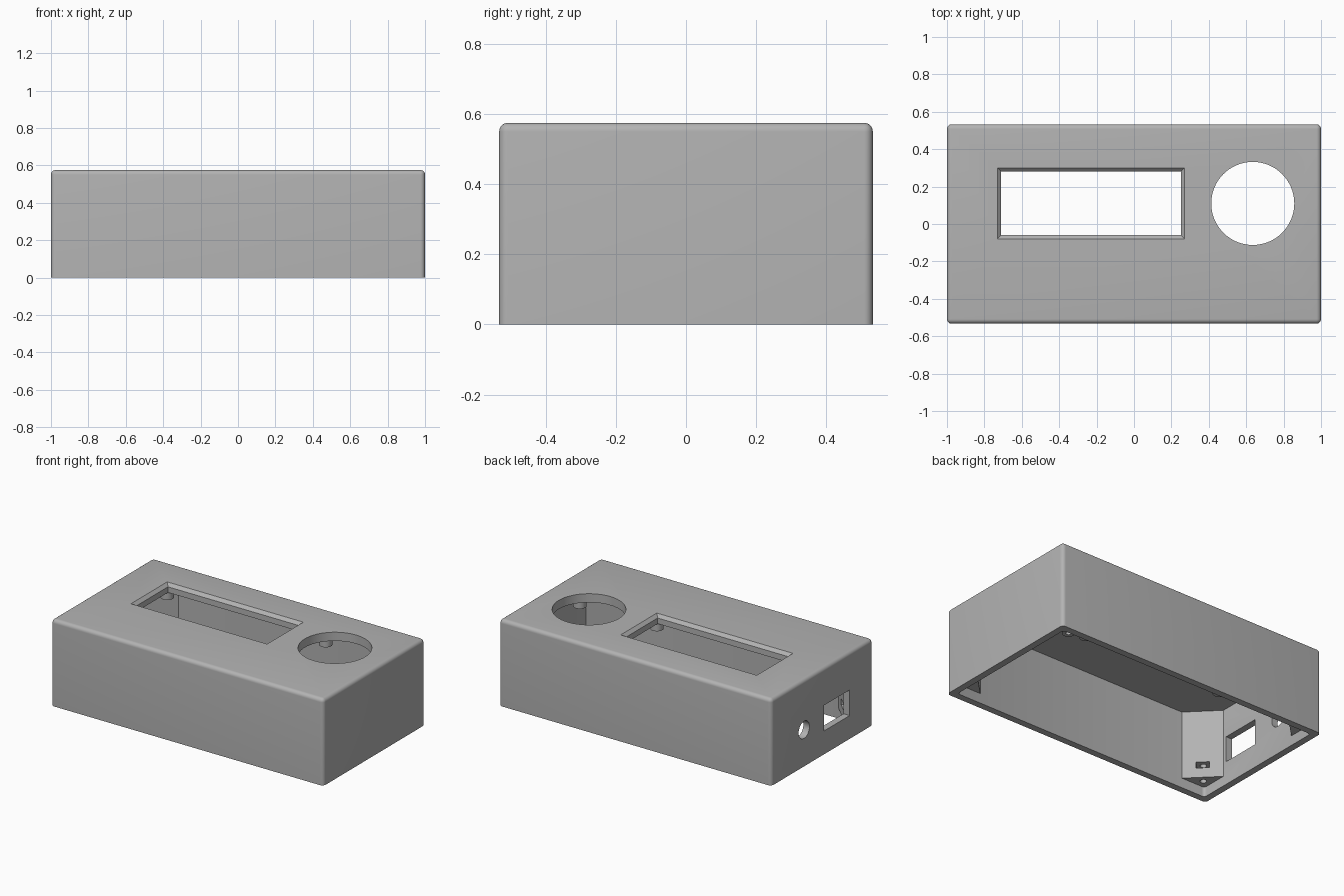
import bpy, bmesh, math
from mathutils import Matrix, Vector

old = bpy.data.objects.get("Cube")
if old:
    bpy.data.objects.remove(old, do_unlink=True)

grey = bpy.data.materials.new("plain grey")
grey.use_nodes = True
COLOUR = (0.45, 0.45, 0.45, 1)
grey.diffuse_color = COLOUR
grey.node_tree.nodes["Principled BSDF"].inputs["Base Color"].default_value = COLOUR

HALF_Y, HEIGHT = 0.533, 0.575
WALL, CEILING = 0.045, 0.517
IN_X, IN_Y = 1 - WALL, HALF_Y - WALL
POST_Z, LEG = 0.065, 0.175


def finish(bm, name):
    bmesh.ops.recalc_face_normals(bm, faces=bm.faces)
    mesh = bpy.data.meshes.new(name)
    bm.to_mesh(mesh)
    bm.free()
    mesh.materials.append(grey)
    ob = bpy.data.objects.new(name, mesh)
    bpy.context.collection.objects.link(ob)
    return ob


def box(name, low, high, turn=0, bevel=0, pick=None, segments=6):
    low, high = Vector(low), Vector(high)
    bm = bmesh.new()
    bmesh.ops.create_cube(bm, size=1)
    bmesh.ops.scale(bm, vec=high - low, verts=bm.verts)
    if bevel:
        edges = [e for e in bm.edges if pick(e)]
        bmesh.ops.bevel(bm, geom=edges, offset=bevel, segments=segments,
                        profile=0.5, affect='EDGES')
    bmesh.ops.rotate(bm, matrix=Matrix.Rotation(turn, 3, 'Z'), verts=bm.verts)
    bmesh.ops.translate(bm, vec=(low + high) / 2, verts=bm.verts)
    return finish(bm, name)


def cylinder(name, centre, radius, depth, sides=32, axis='Z'):
    bm = bmesh.new()
    bmesh.ops.create_cone(bm, cap_ends=True, segments=sides,
                          radius1=radius, radius2=radius, depth=depth)
    if axis == 'X':
        bmesh.ops.rotate(bm, matrix=Matrix.Rotation(math.pi / 2, 3, 'Y'), verts=bm.verts)
    bmesh.ops.translate(bm, vec=centre, verts=bm.verts)
    return finish(bm, name)


def cut(target, *cutters):
    for cutter in cutters:
        cutter.hide_render = True
        mod = target.modifiers.new("cut", 'BOOLEAN')
        mod.operation, mod.solver, mod.object = 'DIFFERENCE', 'EXACT', cutter
        bpy.context.view_layer.objects.active = target
        bpy.ops.object.modifier_apply(modifier=mod.name)
        bpy.data.objects.remove(cutter, do_unlink=True)


def smooth(ob):
    bpy.ops.object.select_all(action='DESELECT')
    ob.select_set(True)
    bpy.context.view_layer.objects.active = ob
    bpy.ops.object.shade_smooth_by_angle(angle=math.radians(30))


def upright(e):
    a, b = (v.co for v in e.verts)
    return abs(a.z - b.z) > 0.1


def not_bottom(e):
    return max(v.co.z for v in e.verts) > 0


# Outer shell, rounded everywhere but the open bottom
shell = box("case_shell", (-1, -HALF_Y, 0), (1, HALF_Y, HEIGHT),
            bevel=0.025, pick=not_bottom)
cavity = box("cavity_cutter", (-IN_X, -IN_Y, -0.1), (IN_X, IN_Y, CEILING),
             bevel=0.02, pick=upright, segments=4)

# Display window: straight opening with a chamfered lip
WIN_X, WIN_Y = -0.23, 0.11
HALF_W, HALF_D, LIP = 0.48, 0.17, 0.02
window = box("window_cutter", (WIN_X - HALF_W, WIN_Y - HALF_D, 0.45),
             (WIN_X + HALF_W, WIN_Y + HALF_D, 0.65))
bm = bmesh.new()
bmesh.ops.create_cube(bm, size=2)
for v in bm.verts:
    grow = LIP * 1.5 if v.co.z > 0 else 0
    level = HEIGHT + LIP / 2 if v.co.z > 0 else HEIGHT - LIP
    v.co = (WIN_X + v.co.x * (HALF_W + grow), WIN_Y + v.co.y * (HALF_D + grow), level)
lip = finish(bm, "window_lip_cutter")

# Round opening on top, socket openings in the end wall
DIAL_X, DIAL_Y = 0.635, 0.11
dial = cylinder("round_cutter", (DIAL_X, DIAL_Y, 0.55), 0.222, 0.2, sides=64)
plug = cylinder("plug_cutter", (-1, 0.19, 0.243), 0.057, 0.2, axis='X')
socket = box("socket_cutter", (-1.1, -0.288, 0.155), (-0.9, -0.02, 0.325))
cut(shell, cavity, window, lip, dial, plug, socket)
smooth(shell)

# Triangular corner posts with a screw hole and a nut slot
for sx, side in ((-1, "right"), (1, "left")):
    for sy, end in ((-1, "front"), (1, "back")):
        bm = bmesh.new()
        out = 0.008
        x0, y0 = IN_X + out, IN_Y + out
        reach = LEG + 2 * out
        corners = [(x0, y0), (x0 - reach, y0), (x0, y0 - reach)]
        base = bm.faces.new([bm.verts.new((sx * x, sy * y, POST_Z)) for x, y in corners])
        made = bmesh.ops.extrude_face_region(bm, geom=[base])["geom"]
        tops = [g for g in made if isinstance(g, bmesh.types.BMVert)]
        bmesh.ops.translate(bm, vec=(0, 0, CEILING + 0.01 - POST_Z), verts=tops)
        post = finish(bm, f"{end}_{side}_post")
        hx, hy = sx * (IN_X - 0.053), sy * (IN_Y - 0.053)
        hole = cylinder("screw_cutter", (hx, hy, 0.13), 0.02, 0.24, sides=24)
        inset = 0.02
        mx, my = hx - sx * inset, hy - sy * inset
        slot = box("nut_cutter", (mx - 0.06, my - 0.04, 0.13),
                   (mx + 0.06, my + 0.04, 0.17), turn=math.atan2(sy, sx))
        cut(post, hole, slot)
        smooth(post)


# Hollow mounting bosses under the top panel
def bosses(label, cx, cy, dx, dy, bottom):
    for sx, side in ((-1, "right"), (1, "left")):
        for sy, end in ((-1, "front"), (1, "back")):
            x, y = cx + sx * dx, cy + sy * dy
            top = CEILING + 0.01
            boss = cylinder(f"{label}_boss_{end}_{side}",
                            (x, y, (top + bottom) / 2), 0.04, top - bottom)
            cut(boss, cylinder("bore_cutter", (x, y, bottom), 0.017, 0.1, sides=24))
            smooth(boss)


bosses("display", WIN_X, WIN_Y, 0.515, 0.212, 0.46)
bosses("dial", DIAL_X, DIAL_Y, 0.225, 0.225, 0.45)
